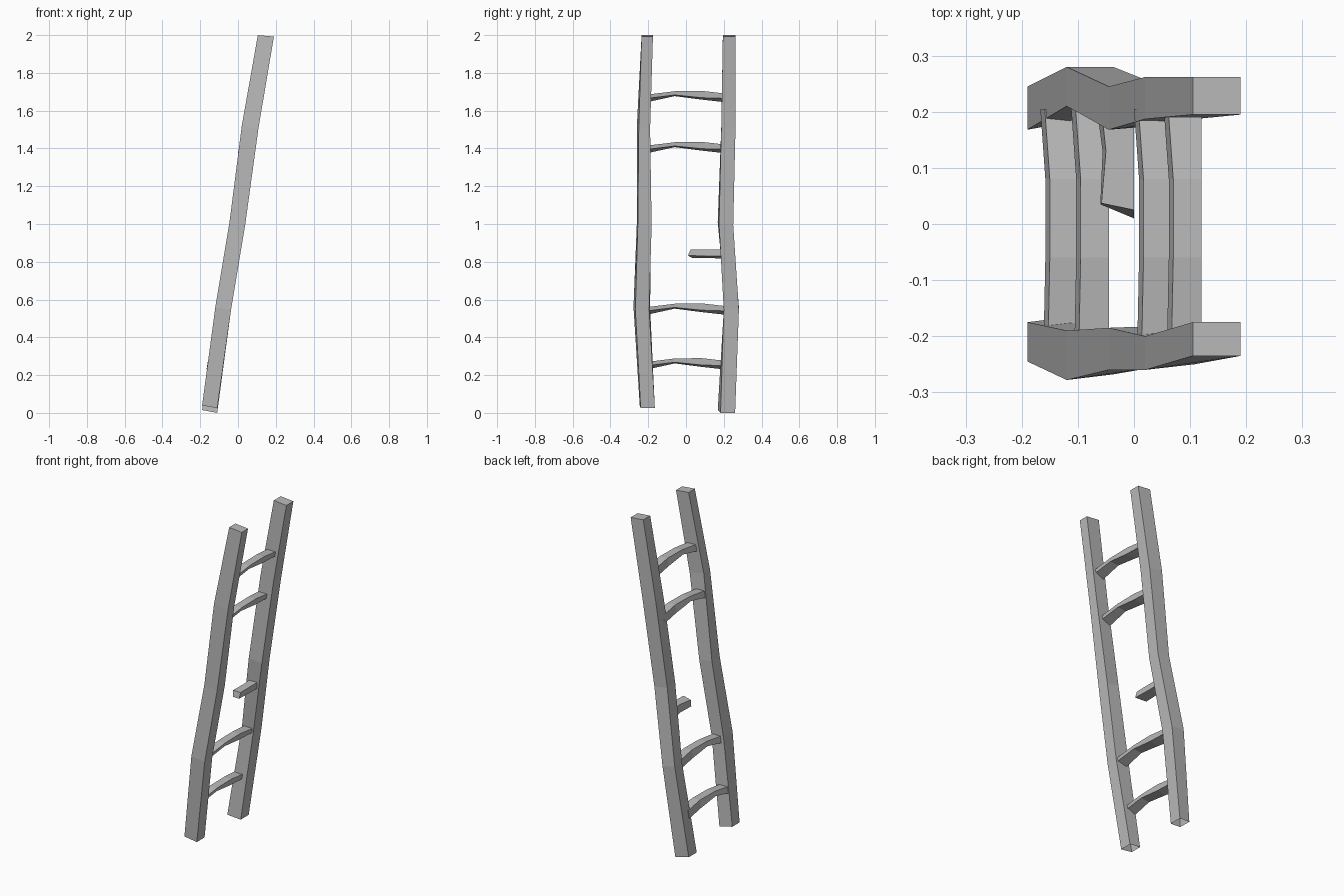
import bpy
import bmesh

cube = bpy.data.objects.get("Cube")
if cube:
    bpy.data.objects.remove(cube, do_unlink=True)

wood = bpy.data.materials.new("weathered grey")
wood.use_nodes = True
grey = (0.5, 0.5, 0.5, 1)
wood.diffuse_color = grey
wood.node_tree.nodes["Principled BSDF"].inputs["Base Color"].default_value = grey


def loft(name, rings, cap_start=True):
    """Join four-cornered rings into a flat-shaded beam."""
    bm = bmesh.new()
    loops = [[bm.verts.new(p) for p in ring] for ring in rings]
    for a, b in zip(loops, loops[1:]):
        for i in range(4):
            j = (i + 1) % 4
            bm.faces.new((a[i], a[j], b[j], b[i]))
    bm.faces.new(loops[-1])
    if cap_start:
        bm.faces.new(loops[0][::-1])
    bmesh.ops.recalc_face_normals(bm, faces=bm.faces)
    mesh = bpy.data.meshes.new(name)
    bm.to_mesh(mesh)
    bm.free()
    mesh.materials.append(wood)
    obj = bpy.data.objects.new(name, mesh)
    bpy.context.collection.objects.link(obj)
    return obj


# Leaning rails: x of both edges and height at each bend
spine = [(-0.19, -0.11, 0.02), (-0.12, -0.037, 0.56), (-0.045, 0.038, 1.01),
         (0.02, 0.108, 1.52), (0.105, 0.19, 2.0)]


def rail(name, left_edge, right_edge, foot):
    rings = []
    for k, (x0, x1, z) in enumerate(spine):
        (a, b), (c, d) = left_edge[k], right_edge[k]
        z += foot if k == 0 else 0
        drop = 0.015 if k < 4 else 0.008
        rings.append([(x0, a, z), (x1, c, z - drop), (x1, d, z - drop), (x0, b, z)])
    # Hollow at the foot
    loft(name, rings, cap_start=False)


rail("front_rail",
     [(-0.245, -0.175), (-0.278, -0.19), (-0.26, -0.185), (-0.26, -0.2), (-0.235, -0.175)],
     [(-0.24, -0.165), (-0.268, -0.195), (-0.255, -0.182), (-0.25, -0.19), (-0.235, -0.175)],
     0.02)
rail("back_rail",
     [(0.168, 0.245), (0.21, 0.28), (0.168, 0.245), (0.187, 0.262), (0.195, 0.262)],
     [(0.183, 0.26), (0.2, 0.28), (0.175, 0.25), (0.187, 0.262), (0.195, 0.262)],
     -0.005)

# Bowed rungs: y, top drop, right underside drop, left underside drop, left edge shift
bow = [(-0.205, 0.022, 0.042, 0.062, 0.0), (-0.06, 0.004, 0.024, 0.03, 0.003),
       (0.08, 0.002, 0.038, 0.048, 0.003), (0.205, 0.016, 0.042, 0.062, -0.006)]
for name, x, z in [("top_rung", 0.12, 1.707), ("upper_rung", 0.067, 1.437),
                   ("lower_rung", -0.045, 0.582), ("bottom_rung", -0.1, 0.292)]:
    loft(name, [[(x - 0.053 + s, y, z - t), (x, y, z - t),
                 (x - 0.003, y, z - r), (x - 0.061 + s, y, z - l)]
                for y, t, r, l, s in bow])

# Snapped rung stub on the back rail
loft("broken_rung", [
    [(-0.058, 0.037, 0.86), (0, 0.025, 0.865), (0, 0.01, 0.833), (-0.06, 0.035, 0.82)],
    [(-0.05, 0.13, 0.865), (0, 0.13, 0.866), (0, 0.13, 0.83), (-0.056, 0.13, 0.82)],
    [(-0.058, 0.205, 0.866), (0, 0.205, 0.866), (0, 0.205, 0.83), (-0.066, 0.205, 0.816)],
])
